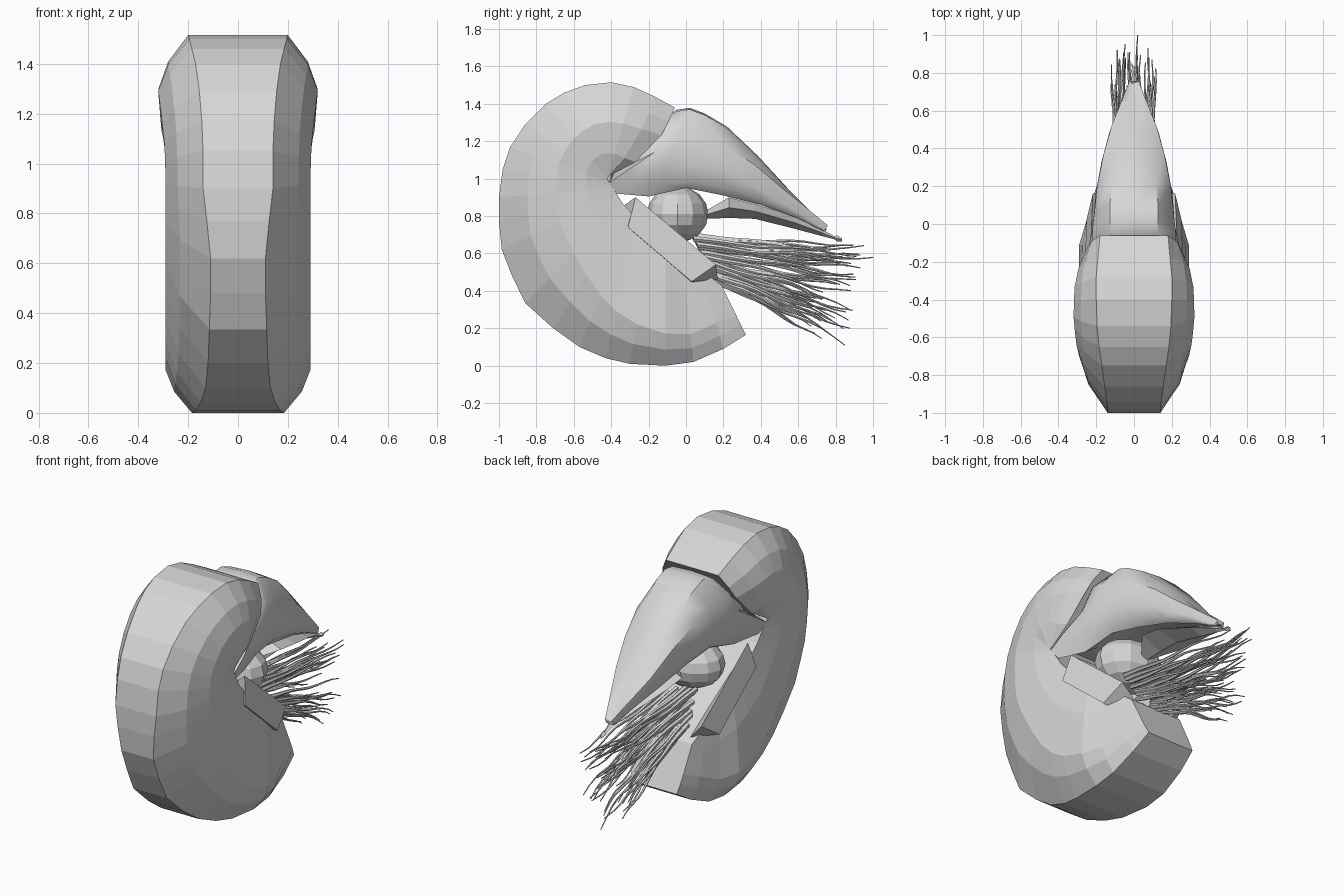
import bpy, bmesh, math, random
from mathutils import Vector

if "Cube" in bpy.data.objects:
    bpy.data.objects.remove(bpy.data.objects["Cube"])

random.seed(7)
grey = bpy.data.materials.new("light_grey")
grey.diffuse_color = (0.68, 0.68, 0.68, 1)
grey.use_nodes = True
grey.node_tree.nodes["Principled BSDF"].inputs["Base Color"].default_value = grey.diffuse_color


def finish(name, bm, smooth=None):
    bmesh.ops.recalc_face_normals(bm, faces=bm.faces[:])
    me = bpy.data.meshes.new(name)
    bm.to_mesh(me)
    bm.free()
    me.materials.append(grey)
    ob = bpy.data.objects.new(name, me)
    bpy.context.collection.objects.link(ob)
    if smooth:
        bpy.ops.object.select_all(action='DESELECT')
        ob.select_set(True)
        bpy.context.view_layer.objects.active = ob
        bpy.ops.object.shade_smooth_by_angle(angle=math.radians(smooth))
    return ob


def loft(bm, sections):
    """Join closed sections with quads and cap both ends."""
    rings = [[bm.verts.new(p) for p in s] for s in sections]
    n = len(rings[0])
    for a, b in zip(rings, rings[1:]):
        for i in range(n):
            j = (i + 1) % n
            bm.faces.new((a[i], a[j], b[j], b[i]))
    bm.faces.new(rings[0])
    bm.faces.new(rings[-1])


def mirrored(half):
    """Close a half section across x = 0."""
    return half + [(-x, y, z) for x, y, z in reversed(half)]


def keyed(keys, t):
    for (a, va), (b, vb) in zip(keys, keys[1:]):
        if t <= b:
            f = (t - a) / (b - a)
            return [p + (q - p) * f for p, q in zip(va, vb)]
    return keys[-1][1]


# Coiled shell: outer keel path (y, z, half width) from hood edge round to lip
keel = [(-.06, 1.38, .18), (-.17, 1.44, .19), (-.28, 1.49, .2), (-.4, 1.515, .2),
        (-.54, 1.5, .195), (-.65, 1.46, .185), (-.75, 1.4, .17), (-.86, 1.29, .155),
        (-.94, 1.17, .145), (-.98, 1.05, .14), (-1, .9, .14), (-1, .77, .125),
        (-.985, .62, .11), (-.93, .48, .11), (-.86, .335, .115), (-.71, .2, .12),
        (-.57, .1, .13), (-.43, .04, .15), (-.3, .01, .17), (-.11, 0, .185),
        (.04, .02, .185), (.2, .09, .175), (.32, .165, .16)]
# Inner edge y, z, shoulder position, shoulder half width, inner half width
inner = [(0, (-.42, 1.01, .3, .25, .25)), (1, (-.42, 1.0, .35, .295, .26)),
         (2, (-.42, 1.0, .4, .315, .265)), (4, (-.42, 1.0, .42, .32, .27)),
         (6, (-.42, 1.0, .46, .31, .265)), (8, (-.41, .98, .49, .295, .26)),
         (10, (-.39, .95, .5, .29, .255)), (14, (-.34, .87, .5, .29, .25)),
         (17, (-.25, .77, .34, .29, .24)), (19, (-.11, .66, .26, .29, .23)),
         (20, (-.02, .59, .26, .25, .215)), (22, (.19, .43, .4, .17, .175))]
sections = []
for i, (y, z, w0) in enumerate(keel):
    iy, iz, f, w1, wi = keyed(inner, i)
    bow = max(0, 1 - i / 2)

    def at(t, x):
        b = bow * math.sin(math.pi * t) * .045
        return (x, y + (iy - y) * t + b, z + (iz - z) * t - b)
    g = f + (1 - f) * .55
    bulge = .012 if i < 20 else 0
    sections.append(mirrored([at(0, w0), at(f * .5, w0 + (w1 - w0) * .68), at(f, w1),
                              at(g, (w1 + wi) * .5 + bulge), at(1, wi)]))
bm = bmesh.new()
loft(bm, sections)
finish("shell", bm)

# Hood: each row holds top, side and lower edge as (y, z, half width)
hood = [((-.16, 1.29, .15), (-.29, 1.08, .2), (-.44, .97, .22)),
        ((-.05, 1.36, .17), (-.17, 1.14, .235), (-.41, .98, .265)),
        ((.02, 1.37, .17), (-.10, 1.10, .235), (-.37, .92, .24)),
        ((.10, 1.34, .17), (.00, 1.08, .215), (-.2, .905, .19)),
        ((.22, 1.27, .155), (.15, 1.05, .205), (.00, .95, .16)),
        ((.38, 1.12, .125), (.33, .985, .172), (.20, .91, .135)),
        ((.52, .97, .09), (.48, .885, .132), (.40, .86, .10)),
        ((.65, .83, .045), (.63, .80, .075), (.60, .785, .06)),
        ((.745, .735, .015), (.742, .725, .03), (.735, .72, .026))]
sections = []
for top, side, low in hood:
    mid = [(a + b) / 2 for a, b in zip(top, side)]
    roll = [a + (b - a) * .62 for a, b in zip(side, low)]
    half = [(0, top[0], top[1] + top[2] * .05), (top[2] * .75, top[0], top[1]),
            (mid[2] + top[2] * .1, mid[0] + .015, mid[1] + .02),
            (side[2], side[0], side[1]),
            (max(side[2], low[2]) * .985, roll[0], roll[1]),
            (low[2], low[0], low[1]),
            (low[2] * .6, low[0] + .02, low[1] + low[2] * .25)]
    sections.append(half + [(-x, yy, zz) for x, yy, zz in reversed(half[1:])])
bm = bmesh.new()
loft(bm, sections)
finish("hood", bm, 40)

# Rounded head and eyes under the hood
bm = bmesh.new()
bmesh.ops.create_uvsphere(bm, u_segments=12, v_segments=8, radius=1)
for v in bm.verts:
    v.co = Vector((v.co.x * .21, v.co.y * .165 - .045, v.co.z * .15 + .81))
finish("eye_ball", bm)

# Sloping rim plates either side of the opening
outer = [(.265, -.31, .74), (.25, .03, .45), (.218, .16, .54), (.235, -.27, .9)]
inside = [(.14, -.33, .76), (.14, .03, .44), (.15, .17, .46), (.16, -.37, .83)]
for side, s in (("right", 1), ("left", -1)):
    bm = bmesh.new()
    loft(bm, [[(x * s, y, z) for x, y, z in q] for q in (outer, inside)])
    finish("rim_plate_" + side, bm)

# Pointed lower lip below the hood: y, z, half height, half width
lip = [(.1, .805, .02, .03), (.23, .845, .055, .135), (.37, .825, .04, .13),
       (.58, .765, .033, .07), (.73, .71, .018, .02), (.79, .685, .008, .01),
       (.81, .68, .016, .016), (.835, .672, .008, .008)]
bm = bmesh.new()
loft(bm, [[(w, y, z), (0, y, z + h), (-w, y, z), (0, y, z - h)] for y, z, h, w in lip])
finish("lower_lip", bm)

# Tentacles: a fan of thin, wavy, tapering tubes
bm = bmesh.new()
count, steps = 50, 12
for k in range(count):
    u = k / (count - 1)
    x0 = random.uniform(-.11, .11)
    y0, z0 = .03 + .14 * u, .70 - .26 * u
    x1 = max(-.115, min(.115, x0 + random.uniform(-.03, .03)))
    y1 = random.uniform(.76, .97) - .1 * u
    z1 = .66 - .53 * u + random.uniform(-.035, .03)
    if k == 9:
        y1 = 1.0
    phase = random.uniform(0, 6.28)
    rings = []
    for j in range(steps):
        t = j / (steps - 1)
        wave = math.sin(phase + 11 * t) * .015 * t
        cx = x0 + (x1 - x0) * t + wave * .5
        cy = y0 + (y1 - y0) * t
        cz = z0 + (z1 - z0) * t + wave + .03 * math.sin(math.pi * t) * (u - .4)
        r = .012 * (1 - t) + .003
        rings.append([(cx + r * math.cos(a * math.pi * .4), cy,
                       cz + r * math.sin(a * math.pi * .4)) for a in range(5)])
    loft(bm, rings)
finish("tentacles", bm, 60)
